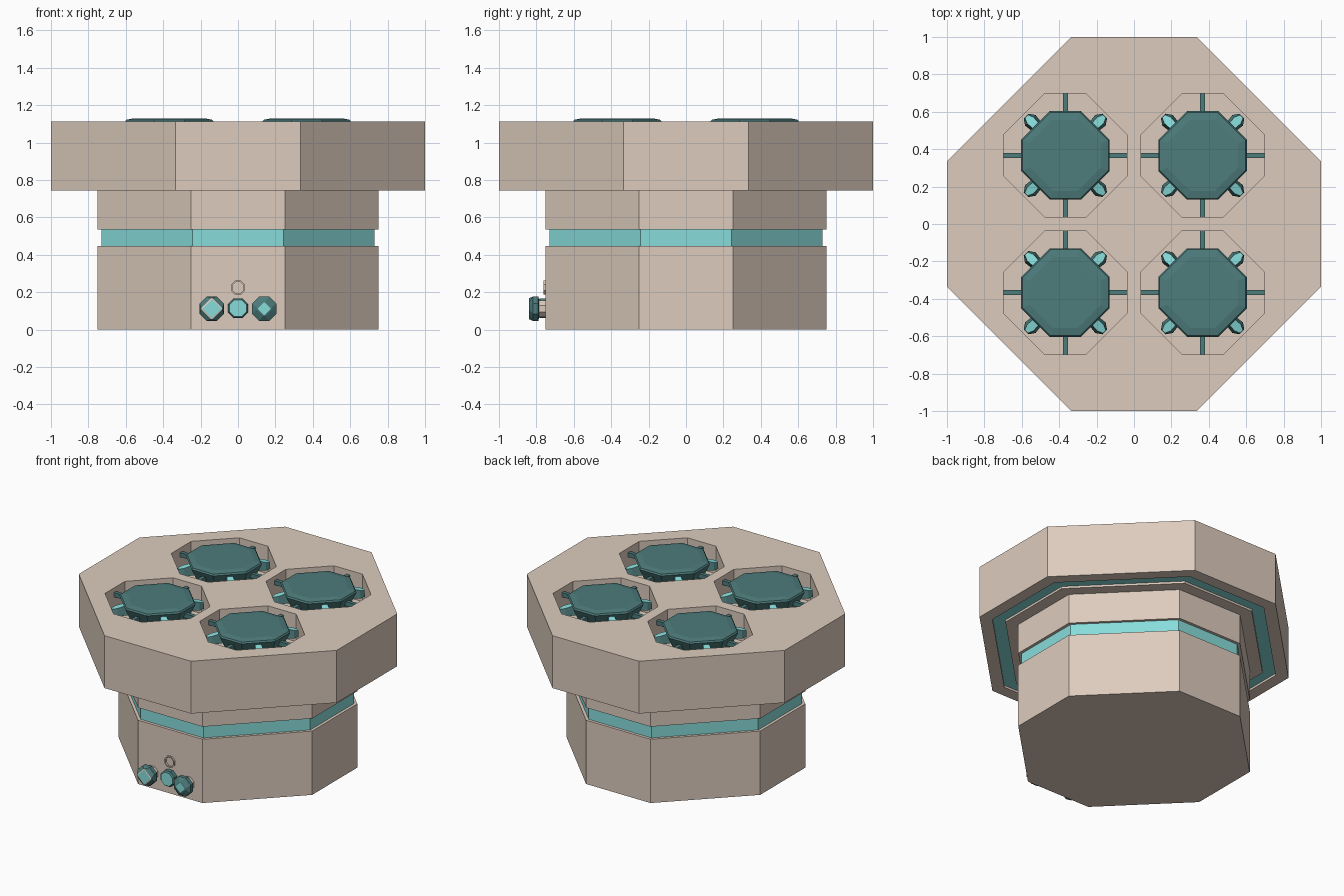
import bpy, bmesh, math
from mathutils import Matrix

if "Cube" in bpy.data.objects:
    bpy.data.objects.remove(bpy.data.objects["Cube"])


def material(name, rgb):
    m = bpy.data.materials.new(name)
    m.diffuse_color = (*rgb, 1)
    m.use_nodes = True
    m.node_tree.nodes["Principled BSDF"].inputs["Base Color"].default_value = m.diffuse_color
    return m


BEIGE = material("warm_beige", (0.72, 0.60, 0.51))
AQUA = material("light_aqua", (0.245, 0.72, 0.71))
TEAL = material("deep_teal", (0.075, 0.20, 0.20))


def octagon(r, c):
    return [(c, -r), (r, -c), (r, c), (c, r), (-c, r), (-r, c), (-r, -c), (-c, -r)]


def loft(name, sections, mats, band_mats=None, matrix=Matrix()):
    """Stack octagons (half width, half flat side, height) into a closed solid.
    band_mats gives a slot for each side band, then the bottom and top caps."""
    bm = bmesh.new()
    rings = [[bm.verts.new((x, y, z)) for x, y in octagon(r, c)] for r, c, z in sections]
    n = len(rings) - 1
    slots = band_mats or [0] * (n + 2)
    for k in range(n):
        for i in range(8):
            j = (i + 1) % 8
            f = bm.faces.new((rings[k][i], rings[k][j], rings[k + 1][j], rings[k + 1][i]))
            f.material_index = slots[k]
    bm.faces.new(rings[0][::-1]).material_index = slots[n]
    bm.faces.new(rings[-1]).material_index = slots[n + 1]
    bm.transform(matrix)
    return finish(name, bm, mats)


def finish(name, bm, mats):
    bmesh.ops.recalc_face_normals(bm, faces=bm.faces)
    me = bpy.data.meshes.new(name)
    bm.to_mesh(me)
    bm.free()
    for m in mats:
        me.materials.append(m)
    ob = bpy.data.objects.new(name, me)
    bpy.context.collection.objects.link(ob)
    return ob


def octa_ring(name, outer, inner, z0, z1, mat, matrix=Matrix(), ratio=1 / 3):
    bm = bmesh.new()
    loops = [[bm.verts.new((x, y, z)) for x, y in octagon(r, r * ratio)]
             for r, z in ((outer, z0), (outer, z1), (inner, z1), (inner, z0))]
    for k in range(4):
        a, b = loops[k], loops[(k + 1) % 4]
        for i in range(8):
            j = (i + 1) % 8
            bm.faces.new((a[i], a[j], b[j], b[i]))
    bm.transform(matrix)
    return finish(name, bm, [mat])


def cut(target, cutter):
    cutter.hide_render = True
    cutter.hide_viewport = True
    mod = target.modifiers.new("cut", 'BOOLEAN')
    mod.operation = 'DIFFERENCE'
    mod.solver = 'EXACT'
    mod.object = cutter


# Pedestal with a recessed coloured band
loft("pedestal", [(.75, .25, 0), (.75, .25, .447), (.73, .243, .447), (.73, .243, .535),
                  (.75, .25, .535), (.75, .25, .75)], [BEIGE, AQUA],
     [0, 0, 1, 0, 0, 0, 0])

# Wide top slab with a groove beneath
slab = loft("top_slab", [(1, .335, .745), (1, .335, 1.112)], [BEIGE])
cut(slab, octa_ring("groove_cutter", .917, .833, .7, .765, BEIGE))
octa_ring("underside_strip", .917, .833, .76, .78, AQUA)

# Four wells, each holding a faceted disc, four rods and four claws
for sx in (-1, 1):
    for sy in (-1, 1):
        at = Matrix.Translation((sx * .367, sy * .367, 0))
        cut(slab, loft("well_cutter", [(.33, .11, .92), (.33, .11, 1.2)], [BEIGE], matrix=at))
        loft("disc", [(.15, .05, .925), (.2, .07, 1.03), (.225, .079, 1.085), (.237, .083, 1.112),
                      (.23, .08, 1.122), (.19, .066, 1.13)], [TEAL, AQUA],
             [0] * 7, at)
        for q in range(4):
            turn = at @ Matrix.Rotation(q * math.pi / 2, 4, 'Z')
            # Support rod
            bm = bmesh.new()
            bmesh.ops.create_cube(bm, size=1, matrix=turn @ Matrix.Translation((.26, 0, 1.065))
                                  @ Matrix.Diagonal((.142, .026, .03, 1)))
            finish("support_rod", bm, [TEAL])
            # Crystal claw: kite outline with a narrower bright top
            turn = turn @ Matrix.Rotation(math.pi / 4, 4, 'Z')
            bm = bmesh.new()
            kite = [(.17, -.028), (.265, -.04), (.297, -.018), (.297, .018), (.265, .04), (.17, .028)]
            low = [bm.verts.new((x, y, 1.035)) for x, y in kite]
            top = [bm.verts.new((.01 + x * .96, y * .6, 1.108 - (x - .17) * .25)) for x, y in kite]
            bm.faces.new(low[::-1])
            bm.faces.new(top).material_index = 1
            for i in range(6):
                j = (i + 1) % 6
                bm.faces.new((low[i], low[j], top[j], top[i]))
            bm.transform(turn)
            finish("crystal_claw", bm, [TEAL, AQUA])


# Controls on the front face
def front(x, z, turn=0):
    return (Matrix.Translation((x, -.75, z)) @ Matrix.Rotation(math.pi / 2, 4, 'X')
            @ Matrix.Rotation(turn, 4, 'Z'))


def knob(name, x, turn, tip, face_r):
    loft(name, [(.045, .018, -.01), (.045, .018, .035), (.065, .027, .04), (.065, .027, .068),
                (face_r + .006, tip + .004, .088), (face_r, tip, .09)],
         [TEAL, AQUA, BEIGE], [2, 0, 0, 0, 2 if tip > .01 else 0, 0, 1], front(x, .112, turn))


knob("left_knob", -.14, math.pi / 4, .034, .036)
knob("right_knob", .14, 0, .002, .034)
loft("middle_button", [(.053, .022, -.01), (.053, .022, .03), (.045, .019, .04)],
     [TEAL, AQUA], [0, 0, 0, 1], front(0, .115))
octa_ring("indicator_ring", .038, .03, -.01, .012, BEIGE, front(0, .225), .414)
